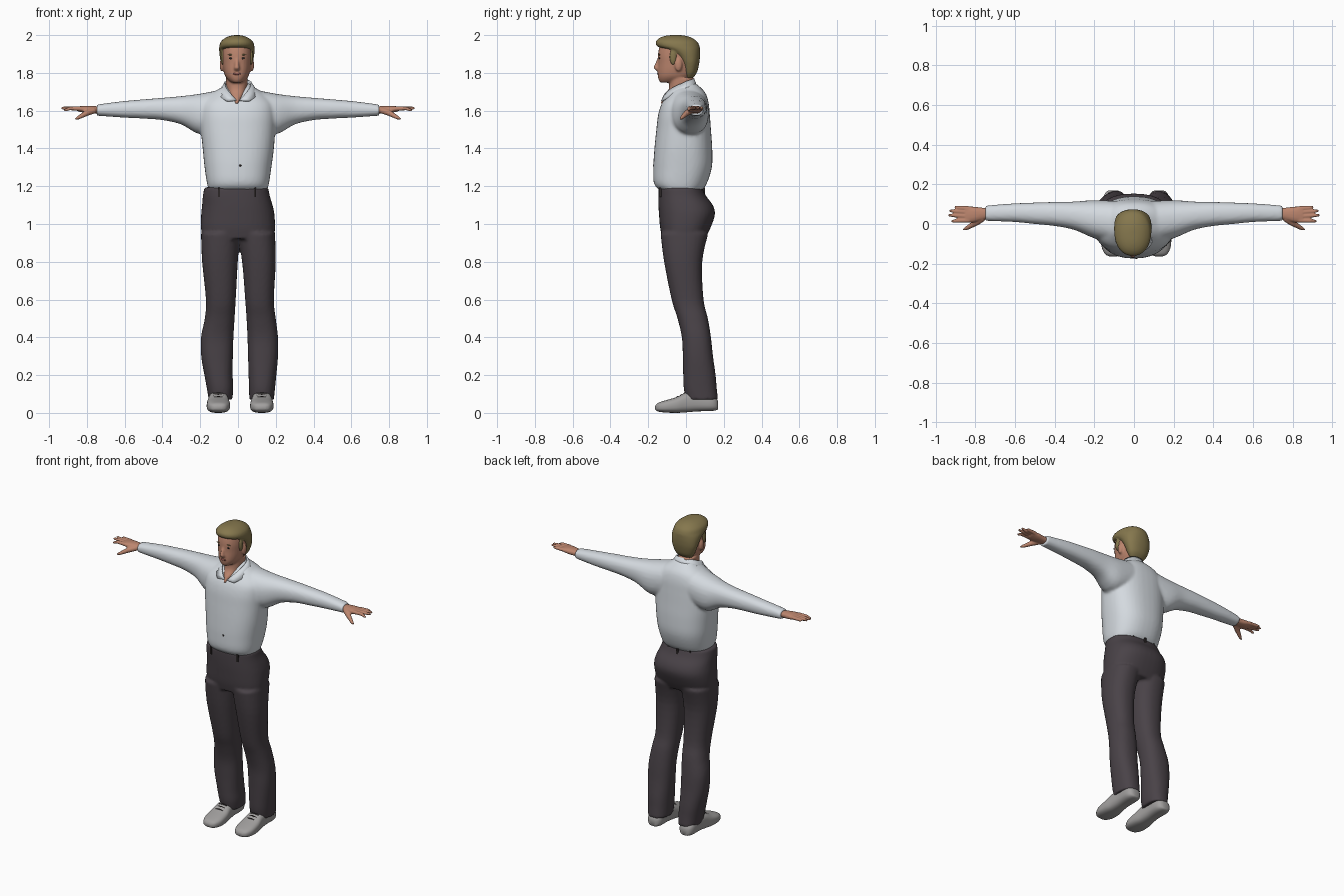
import bpy, bmesh, math
from mathutils import Vector, Matrix


def material(name, rgb):
    m = bpy.data.materials.new(name)
    m.diffuse_color = (*rgb, 1)
    return m


SHIRT = material("pale_shirt", (0.66, 0.70, 0.74))
PANTS = material("charcoal_cloth", (0.067, 0.055, 0.064))
SKIN = material("skin", (0.50, 0.235, 0.155))
HAIR = material("sandy_hair", (0.235, 0.185, 0.075))
SHOE = material("grey_shoe", (0.36, 0.35, 0.345))
DARK = material("dark_detail", (0.025, 0.02, 0.02))
LIP = material("lip", (0.30, 0.10, 0.08))


def smooth_rows(rows, sub):
    # Catmull-Rom interpolation between cross-sections
    out = []
    for i in range(len(rows) - 1):
        a, b, c, d = (rows[max(0, min(len(rows) - 1, i + k))] for k in (-1, 0, 1, 2))
        for s in range(sub):
            t = s / sub
            out.append([0.5 * (2 * q + (r - p) * t + (2 * p - 5 * q + 4 * r - w) * t * t
                               + (3 * q - p - 3 * r + w) * t ** 3)
                        for p, q, r, w in zip(a, b, c, d)])
    return out + [list(rows[-1])]


def loft(bm, rows, axis="z", n=28, power=2.3, sub=4, flip=1):
    # rows: (position, u0, u1, v0, v1) with superellipse cross-sections
    rings = []
    for pos, u0, u1, v0, v1 in smooth_rows(rows, sub):
        ring = []
        for k in range(n):
            a = 2 * math.pi * k / n
            c, s = math.cos(a), math.sin(a)
            u = (u0 + u1) / 2 + (u1 - u0) / 2 * math.copysign(abs(c) ** (2 / power), c)
            v = (v0 + v1) / 2 + (v1 - v0) / 2 * math.copysign(abs(s) ** (2 / power), s)
            p = {"z": (u, v, pos), "x": (pos * flip, u, v), "y": (u, pos, v)}[axis]
            ring.append(bm.verts.new(p))
        rings.append(ring)
    skin_rings(bm, rings)


def skin_rings(bm, rings):
    n = len(rings[0])
    for a, b in zip(rings, rings[1:]):
        for k in range(n):
            bm.faces.new((a[k], a[(k + 1) % n], b[(k + 1) % n], b[k]))
    bm.faces.new(rings[0][::-1])
    bm.faces.new(rings[-1])


def tube(bm, pts, radii, n=10):
    pts = [Vector(p) for p in pts]
    rot = (pts[-1] - pts[0]).to_track_quat("Z", "Y")
    skin_rings(bm, [[bm.verts.new(p + rot @ Vector((r * math.cos(2 * math.pi * k / n),
                                                    r * math.sin(2 * math.pi * k / n), 0)))
                     for k in range(n)] for p, r in zip(pts, radii)])


def blob(bm, loc, size):
    bmesh.ops.create_uvsphere(bm, u_segments=14, v_segments=8, radius=1,
                              matrix=Matrix.Translation(loc) @ Matrix.Diagonal((*size, 1)))


def finish(bm, name, mat, voxel=0, iterations=3):
    bmesh.ops.recalc_face_normals(bm, faces=bm.faces)
    me = bpy.data.meshes.new(name)
    bm.to_mesh(me)
    bm.free()
    ob = bpy.data.objects.new(name, me)
    bpy.context.collection.objects.link(ob)
    me.materials.append(mat)
    bpy.ops.object.select_all(action="DESELECT")
    ob.select_set(True)
    bpy.context.view_layer.objects.active = ob
    bpy.ops.object.shade_smooth_by_angle(angle=math.radians(50))
    if voxel:
        r = ob.modifiers.new("blend", "REMESH")
        r.mode, r.voxel_size, r.use_smooth_shade = "VOXEL", voxel, True
        s = ob.modifiers.new("soften", "SMOOTH")
        s.factor, s.iterations = 0.5, iterations
    return ob


# Shirt: torso blended with both sleeves
bm = bmesh.new()
loft(bm, [(1.17, -.15, .15, -.125, .075), (1.21, -.163, .163, -.168, .108),
          (1.3, -.177, .177, -.173, .137), (1.4, -.187, .19, -.167, .139),
          (1.5, -.197, .197, -.157, .132), (1.58, -.2, .2, -.147, .126),
          (1.64, -.19, .19, -.127, .12), (1.69, -.14, .14, -.09, .105),
          (1.725, -.085, .085, -.065, .075), (1.745, -.06, .06, -.05, .05)], n=40, power=2.4)
for side in (-1, 1):
    loft(bm, [(.08, -.1, .115, 1.49, 1.713), (.2, -.072, .12, 1.475, 1.69),
              (.3, -.03, .113, 1.527, 1.677), (.4, -.01, .111, 1.55, 1.668),
              (.5, 0, .108, 1.558, 1.66), (.6, .01, .104, 1.563, 1.651),
              (.7, .014, .097, 1.57, 1.639), (.748, .016, .092, 1.573, 1.632)],
         axis="x", flip=side)
finish(bm, "shirt", SHIRT, 0.009, 4)

# Collar: folded band around the neck, open at the front
bm = bmesh.new()
N = 24
strip = []
for i in range(N + 1):
    t = 2 * i / N - 1
    f = abs(t)
    a, b = math.pi * .97 * t, math.pi * .81 * t
    top = (.07 * math.sin(a), -.025 + (.065 if f < .5 else .1) * math.cos(a), 1.768 - .115 * f ** 2.2)
    low = (.105 * math.sin(b), -.025 + (.085 if abs(b) < math.pi / 2 else .125) * math.cos(b),
           1.715 - .065 * f ** 2)
    strip.append((bm.verts.new(top), bm.verts.new(low)))
for (a, b), (c, d) in zip(strip, strip[1:]):
    bm.faces.new((a, b, d, c))
ob = finish(bm, "collar", SHIRT)
sol = ob.modifiers.new("cloth_thickness", "SOLIDIFY")
sol.thickness, sol.offset = 0.008, 0

# Trousers: hips blended with two slightly different legs
bm = bmesh.new()
loft(bm, [(.92, -.185, .19, -.125, .10), (.98, -.196, .196, -.137, .13),
          (1.05, -.195, .193, -.143, .153), (1.1, -.19, .183, -.146, .142),
          (1.15, -.186, .168, -.147, .105), (1.195, -.178, .16, -.146, .085)], n=40, power=2.4)
loft(bm, [(.07, -.155, -.03, .0, .17), (.13, -.165, -.025, -.012, .163), (.2, -.178, -.028, -.015, .157),
          (.3, -.195, -.027, -.017, .143), (.4, -.196, -.024, -.022, .132),
          (.5, -.176, -.018, -.045, .116), (.6, -.17, -.012, -.076, .093),
          (.8, -.19, -.001, -.116, .086), (.95, -.196, .01, -.135, .118)])
loft(bm, [(.07, .06, .19, .0, .17), (.13, .058, .196, -.012, .163), (.2, .056, .203, -.015, .157),
          (.3, .053, .212, -.017, .143), (.4, .05, .212, -.022, .132),
          (.5, .045, .2, -.045, .116), (.6, .038, .19, -.076, .093),
          (.8, .022, .2, -.116, .086), (.95, .0, .196, -.135, .118)])
finish(bm, "trousers", PANTS, 0.009, 3)

# Belt loops and shirt button
bm = bmesh.new()
for x, y in ((-.1, -.128), (.09, -.128), (-.085, .072), (.07, .072), (-.005, .09)):
    bmesh.ops.create_cube(bm, size=1, matrix=Matrix.Translation((x, y, 1.168))
                          @ Matrix.Diagonal((.012, .022, .05, 1)))
blob(bm, (.012, -.171, 1.31), (.006, .005, .006))
finish(bm, "belt_loops_and_button", DARK)

# Shoes with laces
for name, cx in (("left", .126), ("right", -.104)):
    bm = bmesh.new()
    loft(bm, [(y, cx - w, cx + w, z0, z1) for y, w, z0, z1 in (
        (-.163, .02, .018, .036), (-.15, .043, .008, .052), (-.11, .06, .002, .066),
        (-.05, .061, 0, .084), (.0, .054, .003, .108), (.06, .05, .008, .115),
        (.13, .05, .01, .1), (.16, .038, .014, .08), (.17, .02, .02, .06))],
         axis="y", power=2.8)
    finish(bm, name + "_shoe", SHOE)
    bm = bmesh.new()
    for y, z in ((-.045, .085), (-.025, .095), (-.008, .104)):
        tube(bm, [(cx - .028, y, z - .004), (cx, y, z + .001), (cx + .028, y, z - .004)], [.004] * 3, 6)
    finish(bm, name + "_laces", DARK)

# Hands: palm, four fingers and a drooping thumb
for name, s in (("left", 1), ("right", -1)):
    bm = bmesh.new()
    loft(bm, [(.73, .028, .08, 1.585, 1.622), (.77, .018, .083, 1.585, 1.625),
              (.81, .008, .088, 1.588, 1.626), (.85, .008, .088, 1.597, 1.622)],
         axis="x", flip=s, n=16)
    for y0, y1, x1, z1 in ((.078, .086, .905, 1.612), (.059, .067, .933, 1.615),
                           (.039, .044, .938, 1.613), (.018, .014, .922, 1.603)):
        tube(bm, [(s * .83, y0, 1.61), (s * .89, (y0 + y1) / 2, 1.612),
                  (s * (x1 - .008), y1, z1), (s * x1, y1, z1)], [.012, .010, .0075, .003])
    tube(bm, [(s * .76, .03, 1.602), (s * .80, .004, 1.588), (s * .845, -.022, 1.563),
              (s * .863, -.03, 1.555)], [.017, .016, .010, .004])
    finish(bm, name + "_hand", SKIN, 0.005, 2)

# Head, neck, nose and ears
C = -.006


def head_rows(rows):
    return [(z, C - w, C + w, y0, y1) for z, w, y0, y1 in rows]


bm = bmesh.new()
loft(bm, head_rows([(1.635, .01, -.137, 0), (1.67, .035, -.12, .03), (1.71, .054, -.092, .042),
                    (1.77, .058, -.09, .045)]))
loft(bm, head_rows([(1.748, .022, -.132, -.05), (1.757, .04, -.142, .0), (1.78, .06, -.149, .035),
                    (1.81, .07, -.15, .05), (1.85, .076, -.148, .06), (1.9, .079, -.148, .063),
                    (1.95, .073, -.135, .055), (1.98, .045, -.1, .02)]), power=2.2)
loft(bm, head_rows([(1.812, .012, -.158, -.13), (1.825, .016, -.171, -.13),
                    (1.835, .013, -.170, -.13), (1.875, .008, -.152, -.13)]), n=14)
for s in (-1, 1):
    blob(bm, (C + s * .081, -.04, 1.842), (.010, .020, .034))
finish(bm, "head", SKIN, 0.006, 2)

# Hair: swept cap over the crown, sides and nape
bm = bmesh.new()
loft(bm, head_rows([(1.772, .045, -.005, .035), (1.80, .066, -.015, .057), (1.85, .084, -.03, .07),
                    (1.89, .091, -.06, .074), (1.92, .094, -.105, .074), (1.94, .093, -.152, .072),
                    (1.965, .085, -.16, .06), (1.985, .062, -.14, .032), (1.996, .035, -.11, .0),
                    (2.0, .01, -.08, -.03)]), n=36, power=2.2)
for s in (-1, 1):
    blob(bm, (C + s * .074, -.068, 1.885), (.012, .02, .045))
finish(bm, "hair", HAIR, 0.006, 2)

# Facial details
bm = bmesh.new()
for s in (-1, 1):
    blob(bm, (C + s * .031, -.1405, 1.877), (.012, .004, .005))
finish(bm, "eyes", DARK)
bm = bmesh.new()
for s in (-1, 1):
    blob(bm, (C + s * .033, -.1405, 1.896), (.018, .004, .003))
finish(bm, "eyebrows", HAIR)
bm = bmesh.new()
blob(bm, (C, -.1475, 1.795), (.022, .005, .006))
finish(bm, "mouth", LIP)
